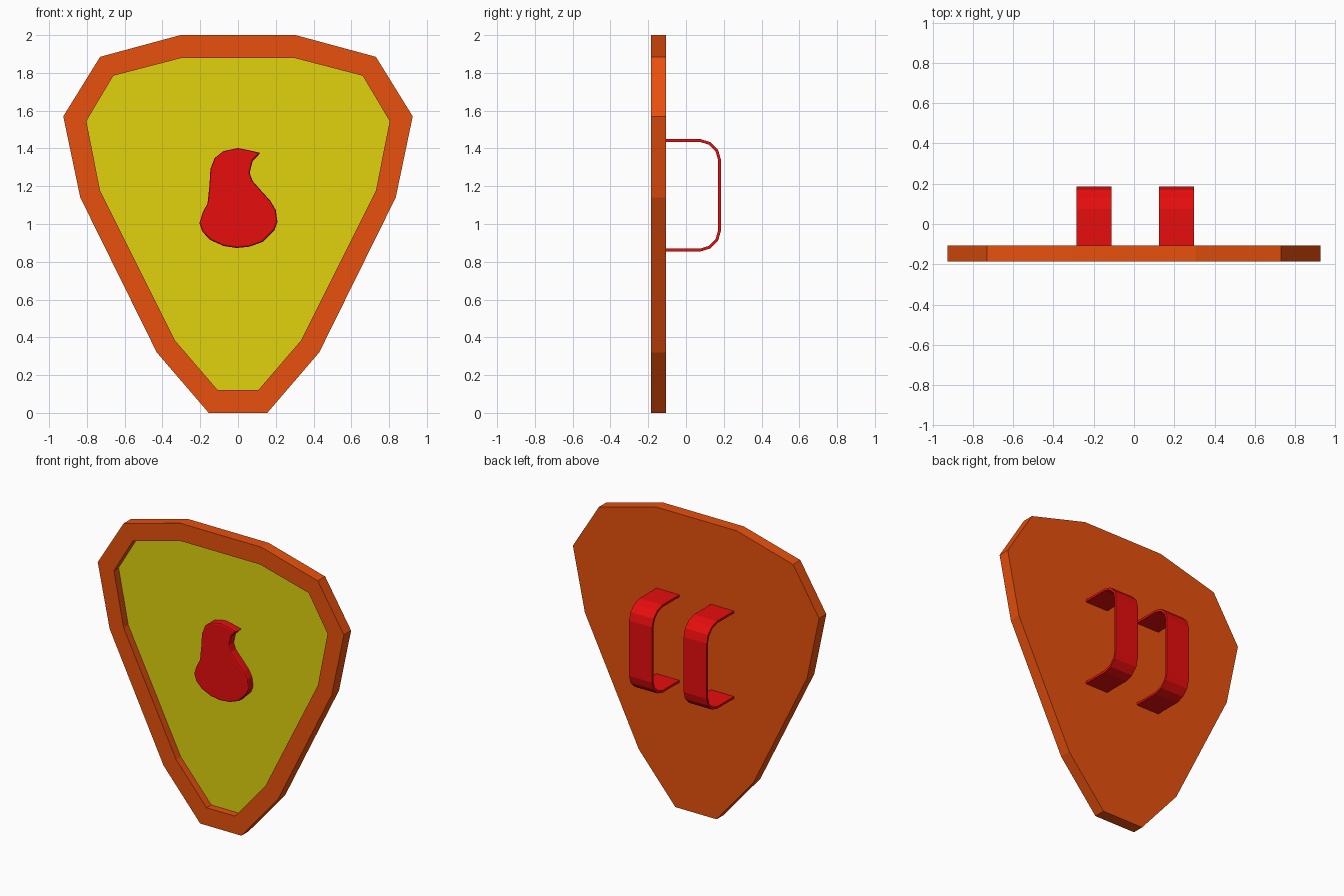
import bpy, bmesh
from mathutils import Vector

if "Cube" in bpy.data.objects:
    bpy.data.objects.remove(bpy.data.objects["Cube"])


def material(name, rgb):
    m = bpy.data.materials.new(name)
    m.diffuse_color = (*rgb, 1)
    m.use_nodes = True
    m.node_tree.nodes["Principled BSDF"].inputs["Base Color"].default_value = m.diffuse_color
    return m


ORANGE = material("orange", (0.80, 0.08, 0.004))
YELLOW = material("yellow", (0.75, 0.65, 0.004))
RED = material("red", (0.80, 0.004, 0.004))


def finish(bm, name, *mats):
    bmesh.ops.recalc_face_normals(bm, faces=bm.faces)
    me = bpy.data.meshes.new(name)
    bm.to_mesh(me)
    bm.free()
    for m in mats:
        me.materials.append(m)
    ob = bpy.data.objects.new(name, me)
    bpy.context.collection.objects.link(ob)
    return ob


def mirrored(half):
    return half + [(-x, z) for x, z in reversed(half)]


def ring(bm, pts, y):
    return [bm.verts.new((x, y, z)) for x, z in pts]


def bridge(bm, a, b):
    n = len(a)
    for i in range(n):
        j = (i + 1) % n
        bm.faces.new((a[i], a[j], b[j], b[i]))


FRONT, FLOOR, BACK = -0.185, -0.135, -0.107

# Shield body: back plate, raised rim and recessed field
outer = mirrored([(0.155, 0), (0.43, 0.32), (0.835, 1.14),
                  (0.925, 1.57), (0.73, 1.885), (0.305, 2.0)])
inner = mirrored([(0.107, 0.12), (0.335, 0.385), (0.73, 1.175),
                  (0.803, 1.545), (0.66, 1.785), (0.295, 1.88)])
bm = bmesh.new()
loops = [ring(bm, outer, BACK), ring(bm, outer, FRONT),
         ring(bm, inner, FRONT), ring(bm, inner, FLOOR)]
for a, b in zip(loops, loops[1:]):
    bridge(bm, a, b)
bm.faces.new(loops[0])
field = bm.faces.new(loops[-1])
field.material_index = 1
finish(bm, "shield_body", ORANGE, YELLOW)

# Flame-like emblem with a bevelled front edge
emblem = [(0.119, 1.376), (0.077, 1.333), (0.062, 1.27), (0.077, 1.228),
          (0.124, 1.175), (0.172, 1.122), (0.2, 1.074), (0.209, 1.01),
          (0.193, 0.968), (0.13, 0.905), (0.061, 0.88), (-0.008, 0.873),
          (-0.077, 0.884), (-0.146, 0.915), (-0.188, 0.958), (-0.204, 1.005),
          (-0.188, 1.058), (-0.161, 1.11), (-0.151, 1.206), (-0.146, 1.291),
          (-0.124, 1.349), (-0.077, 1.386), (0, 1.402), (0.061, 1.39)]
bm = bmesh.new()
base, top = ring(bm, emblem, FLOOR), ring(bm, emblem, FRONT)
bridge(bm, base, top)
cap = bm.faces.new(top)
bm.faces.new(base)
bmesh.ops.recalc_face_normals(bm, faces=bm.faces)
bmesh.ops.bevel(bm, geom=list(cap.edges), offset=0.01, segments=2,
                profile=0.5, affect='EDGES')
finish(bm, "emblem", RED)

# Arm straps: thin band following a rounded bracket path (y, z)
half = [(BACK, 1.45), (0.075, 1.45), (0.13, 1.433), (0.17, 1.392), (0.185, 1.34)]
MID, THICK = 1.152, 0.015
path = [Vector(p) for p in half] + [Vector((y, 2 * MID - z)) for y, z in reversed(half)]


def inward(i):
    # Mitred offset toward the inside of the bracket
    def normal(a, b):
        d = (b - a).normalized()
        return Vector((d.y, -d.x))
    n1 = normal(path[max(i - 1, 0)], path[max(i, 1)])
    last = len(path) - 1
    n2 = normal(path[min(i, last - 1)], path[min(i + 1, last)])
    return path[i] + (n1 + n2) * THICK / (1 + n1.dot(n2))


profile = path + [inward(i) for i in reversed(range(len(path)))]
for name, x0, x1 in (("left_strap", -0.285, -0.112), ("right_strap", 0.125, 0.298)):
    bm = bmesh.new()
    sides = [[bm.verts.new((x, y, z)) for y, z in profile] for x in (x0, x1)]
    bridge(bm, *sides)
    for s in sides:
        bm.faces.new(s)
    finish(bm, name, RED)
